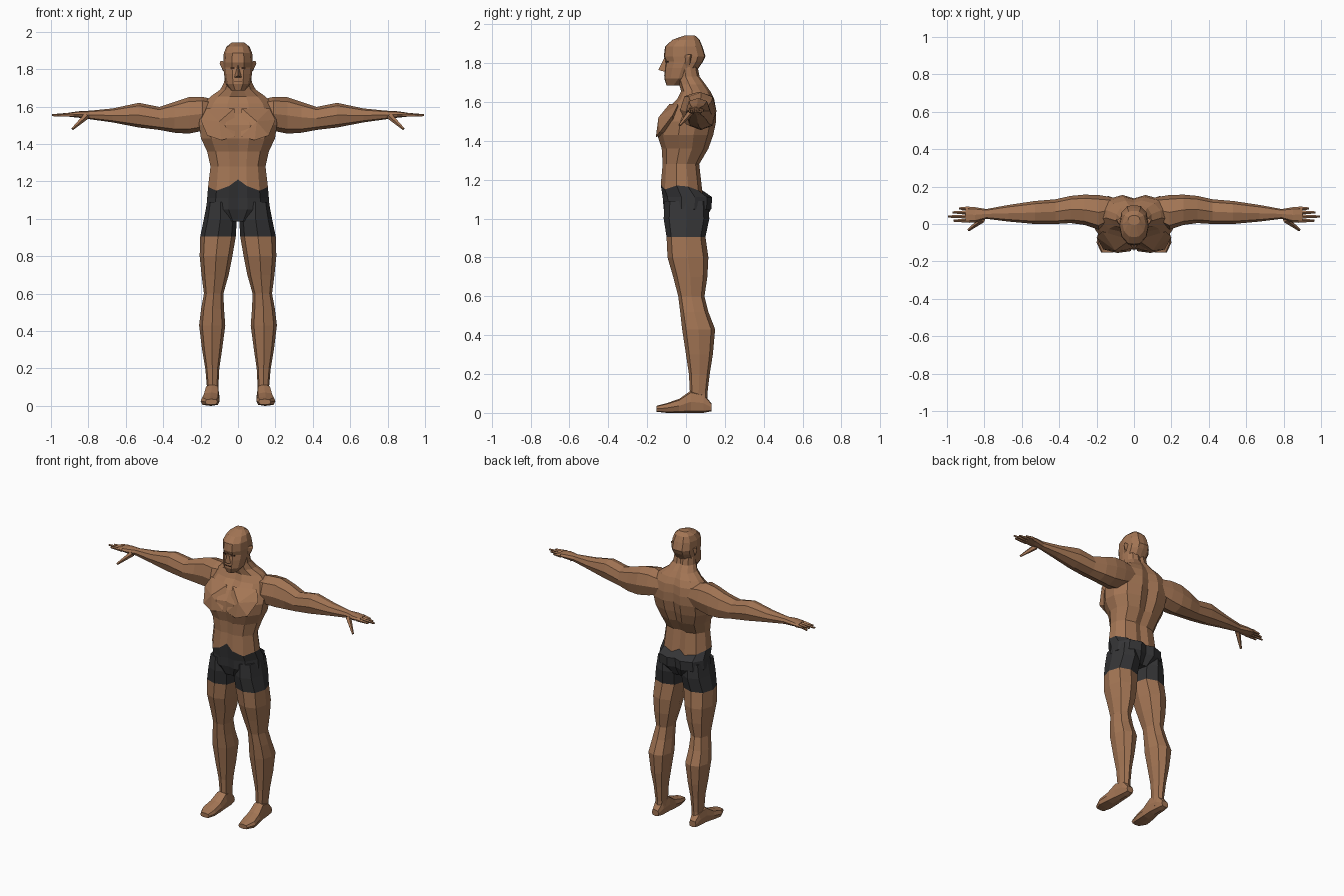
import bpy
import bmesh
import math
from mathutils import Vector

if "Cube" in bpy.data.objects:
    bpy.data.objects.remove(bpy.data.objects["Cube"])


def material(name, colour):
    mat = bpy.data.materials.new(name)
    mat.use_nodes = True
    mat.diffuse_color = (*colour, 1)
    node = next(n for n in mat.node_tree.nodes if n.type == "BSDF_PRINCIPLED")
    node.inputs["Base Color"].default_value = (*colour, 1)
    node.inputs["Roughness"].default_value = 0.9
    return mat


SKIN = material("brown_skin", (0.37, 0.18, 0.09))
CLOTH = material("charcoal_cloth", (0.035, 0.035, 0.037))
DARK = material("dark_brown", (0.05, 0.022, 0.012))


def finish(name, bm, mats, mirrored=False):
    """Turn a bmesh into a flat shaded object, optionally mirrored across x."""
    bmesh.ops.recalc_face_normals(bm, faces=bm.faces)
    mesh = bpy.data.meshes.new(name)
    bm.to_mesh(mesh)
    bm.free()
    for mat in mats:
        mesh.materials.append(mat)
    obj = bpy.data.objects.new(name, mesh)
    bpy.context.collection.objects.link(obj)
    if mirrored:
        mod = obj.modifiers.new("mirror", "MIRROR")
        mod.use_mirror_merge = False
    return obj


def loft(name, rings, mats, mirrored=False, paint=None):
    """Skin a list of point rings and close both ends."""
    bm = bmesh.new()
    loops = [[bm.verts.new(p) for p in ring] for ring in rings]
    count = len(loops[0])
    for row, (low, high) in enumerate(zip(loops, loops[1:])):
        for i in range(count):
            j = (i + 1) % count
            face = bm.faces.new((low[i], low[j], high[j], high[i]))
            face.material_index = paint(row) if paint else 0
    for end, row in ((loops[0], 0), (loops[-1], len(loops) - 2)):
        bm.faces.new(end).material_index = paint(row) if paint else 0
    return finish(name, bm, mats, mirrored)


def tube(name, axis, sections, mats, sides=8, power=0.8, paint=None):
    """Mirrored limb; each section is (position, a_min, a_max, b_min, b_max)."""
    rings = []
    for pos, a0, a1, b0, b1 in sections:
        ring = []
        for k in range(sides):
            t = math.tau * k / sides
            u, v = (math.copysign(abs(s) ** power, s) if abs(s) > 1e-6 else 0
                    for s in (math.cos(t), math.sin(t)))
            pt = [(a0 + a1 + u * (a1 - a0)) / 2, (b0 + b1 + v * (b1 - b0)) / 2]
            pt.insert(axis, pos)
            ring.append(pt)
        rings.append(ring)
    return loft(name, rings, mats, True, paint)


def trunk_ring(z, w, front, back, columns, lift=None):
    """Symmetric ring; columns are (x fraction, depth fraction) front to back."""
    lift = lift or [0] * len(columns)
    half = [(w * x, front + (back - front) * d, z + dz)
            for (x, d), dz in zip(columns, lift)]
    return half + [(-x, y, h) for x, y, h in half[-2:0:-1]]


def spike(name, start, end, radius, tip):
    """Tapered digit between two points."""
    a, b = Vector(start), Vector(end)
    bm = bmesh.new()
    bmesh.ops.create_cone(bm, cap_ends=True, segments=5, radius1=radius,
                          radius2=tip, depth=(b - a).length)
    bmesh.ops.rotate(bm, verts=bm.verts,
                     matrix=(b - a).to_track_quat("Z", "Y").to_matrix())
    bmesh.ops.translate(bm, verts=bm.verts, vec=(a + b) / 2)
    return finish(name, bm, [SKIN], True)


def hull(name, points, mat, mirrored=False):
    bm = bmesh.new()
    verts = [bm.verts.new(p) for p in points]
    bmesh.ops.convex_hull(bm, input=verts)
    return finish(name, bm, [mat], mirrored)


# Trunk: shared waist ring joins torso and shorts
BODY = [(0, .05), (.3, 0), (.72, .1), (1, .38), (.98, .65), (.75, .9), (.3, 1), (0, .93)]
waist = trunk_ring(1.165, .16, -.13, .085, BODY,
                   [.045, .01, -.015, .005, 0, -.02, -.035, -.01])
torso = [waist] + [trunk_ring(*r, BODY) for r in (
    (1.28, .147, -.12, .068),
    (1.36, .165, -.125, .115),
    (1.43, .198, -.148, .14),
    (1.5, .208, -.142, .155),
    (1.56, .205, -.1, .155),
    (1.615, .185, -.045, .145),
    (1.655, .145, -.025, .125),
    (1.69, .095, -.035, .1),
    (1.73, .074, -.045, .07),
    (1.78, .07, -.05, .06))]
loft("torso_and_neck", torso, [SKIN])
hips = [trunk_ring(*r, BODY) for r in (
    (.985, .09, -.09, .09),
    (1.05, .17, -.115, .13),
    (1.11, .165, -.12, .135))] + [waist]
loft("shorts_hips", hips, [CLOTH])

# Chest plates
hull("chest_muscle", [
    (.015, -.145, 1.44), (.09, -.155, 1.42), (.165, -.135, 1.445),
    (.2, -.07, 1.53), (.17, -.04, 1.59), (.02, -.085, 1.59),
    (.1, -.142, 1.52), (.1, -.05, 1.44)], SKIN, True)

# Legs, with the upper rows painted as shorts
tube("leg", 2, (
    (1.09, .02, .165, -.11, .115),
    (1.0, .006, .182, -.115, .12),
    (.905, .012, .202, -.1, .1),
    (.8, .03, .205, -.095, .115),
    (.7, .05, .195, -.066, .11),
    (.6, .078, .182, -.04, .095),
    (.52, .075, .197, -.03, .115),
    (.43, .068, .208, -.02, .15),
    (.3, .085, .192, 0, .138),
    (.2, .1, .175, .015, .122),
    (.1, .105, .166, .02, .11),
    (.03, .105, .17, .03, .11)), [SKIN, CLOTH],
    paint=lambda row: 1 if row < 2 else 0)
tube("foot", 1, (
    (.13, .115, .165, .008, .05),
    (.09, .105, .172, 0, .1),
    (.025, .1, .178, 0, .115),
    (-.035, .098, .19, 0, .072),
    (-.1, .098, .2, 0, .05),
    (-.153, .11, .175, .006, .036)), [SKIN], power=.6)

# Arms from shoulder to palm
tube("arm", 0, (
    (.1, .02, .14, 1.5, 1.63),
    (.19, -.03, .155, 1.47, 1.652),
    (.265, -.005, .157, 1.455, 1.65),
    (.34, .005, .15, 1.46, 1.625),
    (.42, 0, .132, 1.475, 1.598),
    (.53, 0, .123, 1.488, 1.62),
    (.67, .013, .102, 1.515, 1.59),
    (.79, .028, .08, 1.532, 1.578),
    (.85, .008, .09, 1.54, 1.575),
    (.9, .01, .092, 1.545, 1.568)), [SKIN])

# Digits
for finger, (y, reach) in {"index": (.018, .965), "middle": (.04, .995),
                           "ring": (.062, .97), "little": (.083, .935)}.items():
    spike(finger + "_finger", (.88, y, 1.557), (reach, y, 1.553), .012, .006)
spike("thumb", (.81, .025, 1.55), (.885, -.033, 1.48), .018, .007)

# Head
SKULL = [(0, 0), (.4, .02), (.85, .22), (1, .5), (.85, .82), (.45, .98), (0, 1)]
head = [trunk_ring(*r, SKULL) for r in (
    (1.685, .035, -.1, -.03),
    (1.72, .065, -.112, .035),
    (1.775, .075, -.108, .065),
    (1.808, .078, -.103, .088),
    (1.835, .079, -.114, .1),
    (1.885, .076, -.108, .085),
    (1.92, .062, -.07, .07),
    (1.943, .032, -.005, .045))]
loft("head", head, [SKIN])
hull("nose", [(0, -.112, 1.825), (0, -.143, 1.765), (.02, -.108, 1.755),
              (-.02, -.108, 1.755), (0, -.09, 1.75), (0, -.09, 1.82)], SKIN)
hull("ear", [(.07, -.015, 1.84), (.07, -.01, 1.785), (.098, .02, 1.83),
             (.094, .025, 1.845), (.08, .02, 1.79), (.072, .03, 1.84)], SKIN, True)


def plate(name, x0, x1, y0, y1, z, height, mirrored):
    """Thin painted strip on the face."""
    hull(name, [(x, y + d, z + h) for x, y in ((x0, y0), (x1, y1))
                for d in (-.002, .004) for h in (-height, height)], DARK, mirrored)


plate("eye", .018, .04, -.104, -.094, 1.807, .005, True)
plate("mouth", -.022, .022, -.112, -.112, 1.735, .002, False)
